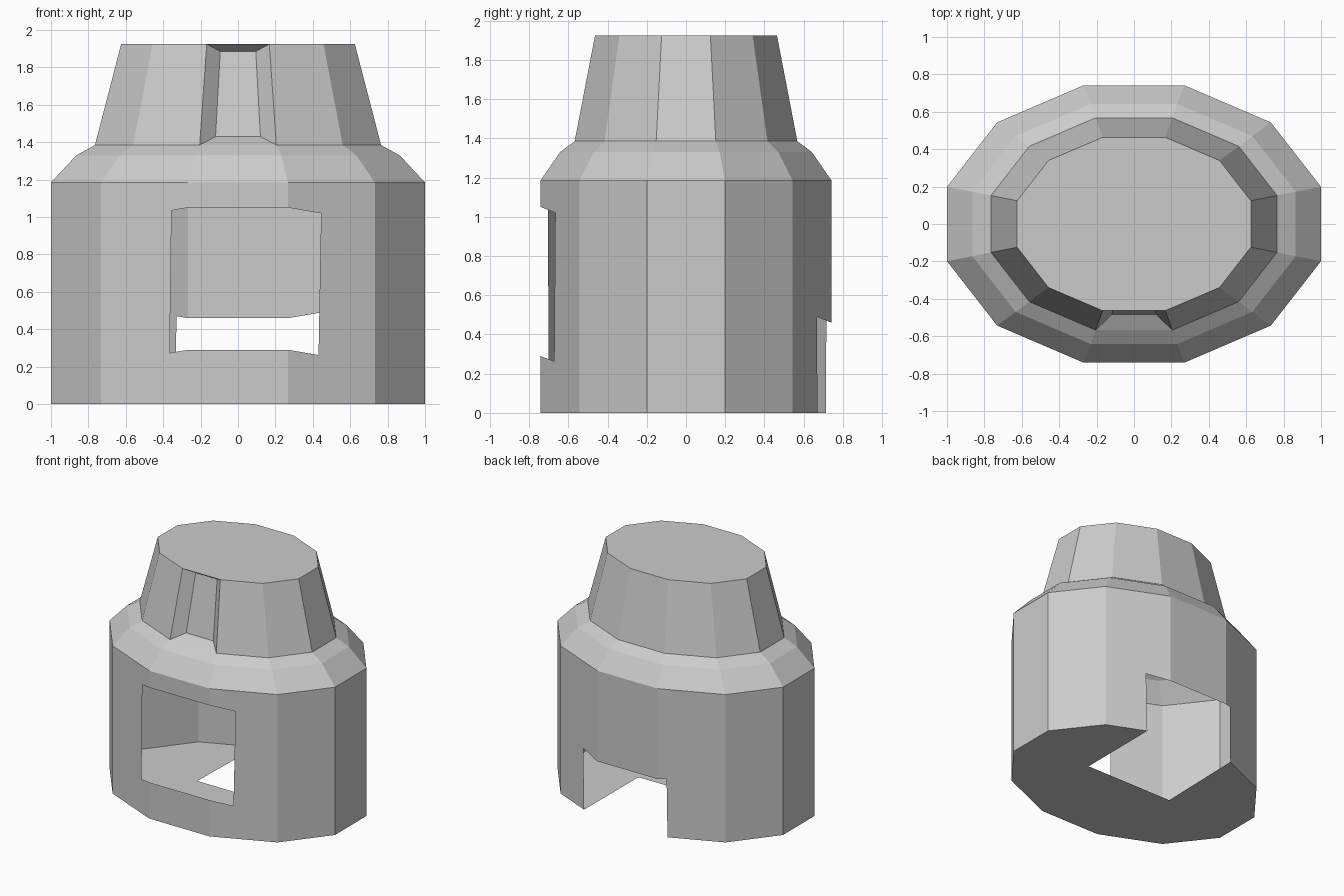
import bpy, bmesh
from math import cos, sin, radians
from mathutils import Vector

if "Cube" in bpy.data.objects:
    bpy.data.objects.remove(bpy.data.objects["Cube"])

RX, RY, SIDES = 1.035, 0.768, 12


def loft(bm, rings):
    """Stack 12-sided oval rings given as (scale, z); return rings and side faces."""
    loops = []
    for s, z in rings:
        loops.append([bm.verts.new((RX * s * cos(radians(15 + 30 * k)),
                                    RY * s * sin(radians(15 + 30 * k)), z))
                      for k in range(SIDES)])
    sides = []
    for lo, hi in zip(loops, loops[1:]):
        sides.append([bm.faces.new((lo[k], lo[(k + 1) % SIDES], hi[(k + 1) % SIDES], hi[k]))
                      for k in range(SIDES)])
    return loops, sides


def finish(bm, name):
    me = bpy.data.meshes.new(name)
    bm.to_mesh(me)
    bm.free()
    ob = bpy.data.objects.new(name, me)
    bpy.context.collection.objects.link(ob)
    return ob


# Hollow body: wall, stepped shoulder and floor
bm = bmesh.new()
loops, _ = loft(bm, [(1, 0), (1, 1.185), (0.865, 1.33), (0.765, 1.385)])
bm.faces.new(list(reversed(loops[0])))

# Slanted opening: enters high at the front, leaves through the back and floor.
# Each plane is (point, normal pointing out of the opening).
planes = [
    (Vector((-0.352, 0, 0)), Vector((-1, 0.0236, 0.013))),
    (Vector((0.43, 0, 0)), Vector((1, -0.006, -0.018))),
    (Vector((0, 0, 0.755)), Vector((0, 0.398, 1))),
    (Vector((0, 0, -0.005)), Vector((0, -0.398, -1))),
]
for co, no in planes:
    bmesh.ops.bisect_plane(bm, geom=bm.verts[:] + bm.edges[:] + bm.faces[:],
                           dist=1e-5, plane_co=co, plane_no=no)
inside = [f for f in bm.faces
          if all((f.calc_center_median() - co).dot(no) < 0 for co, no in planes)]
bmesh.ops.delete(bm, geom=inside, context='FACES')
bmesh.ops.dissolve_limit(bm, angle_limit=radians(0.5), verts=bm.verts[:], edges=bm.edges[:])
bmesh.ops.triangulate(bm, faces=[f for f in bm.faces if len(f.verts) > 4])
finish(bm, "body_shell")

# Tapered cap with a recessed front panel
bm = bmesh.new()
loops, sides = loft(bm, [(0.765, 1.385), (0.625, 1.925)])
bm.faces.new(loops[1])
panel = sides[0][8]
bmesh.ops.inset_individual(bm, faces=[panel], thickness=0.05)
for v in panel.verts:
    side = 1 if v.co.x > 0 else -1
    v.co = (side * 0.095, -0.40, 1.885) if v.co.z > 1.65 else (side * 0.12, -0.485, 1.43)
finish(bm, "cap")
